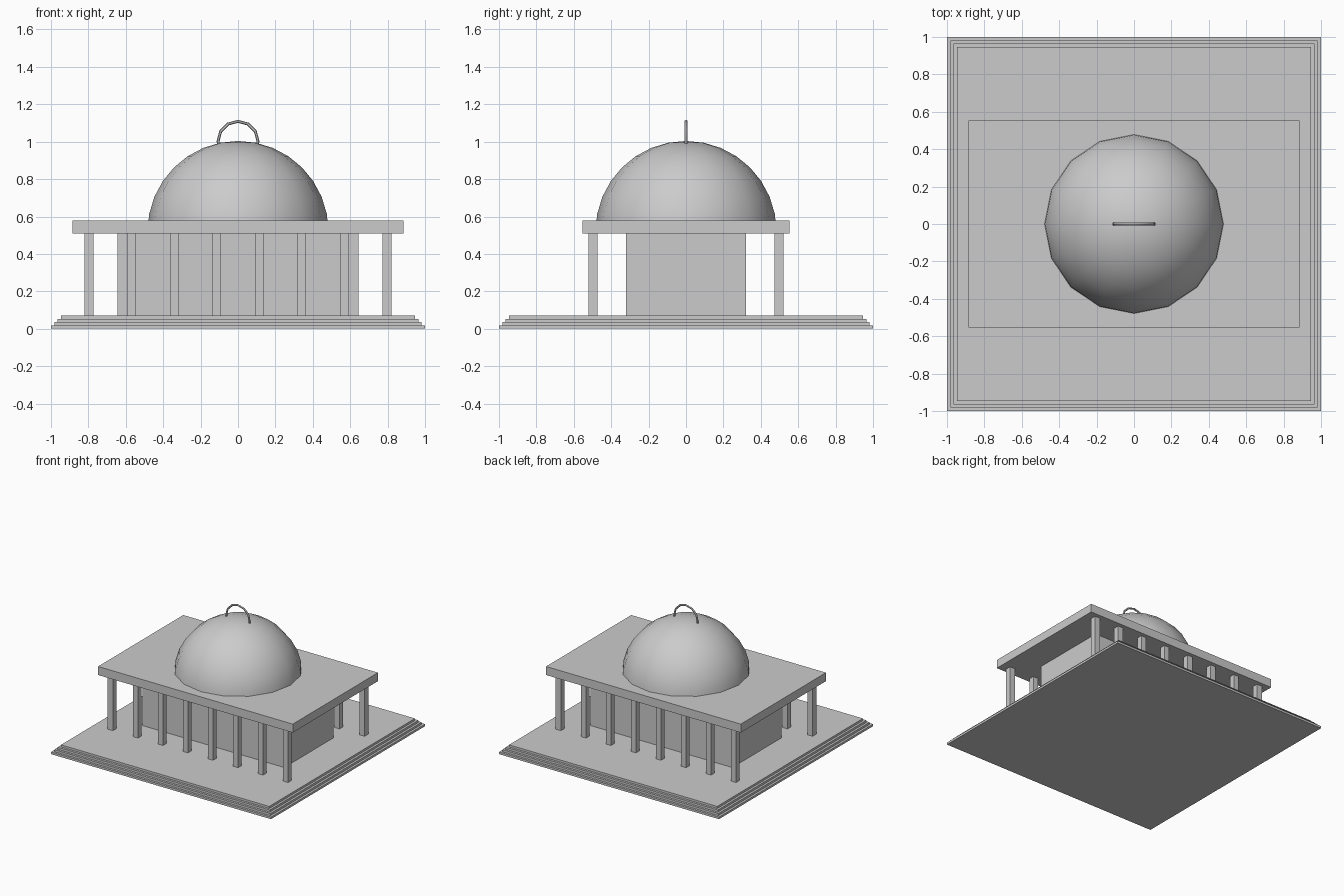
import bpy, bmesh
from math import radians
from mathutils import Matrix

cube = bpy.data.objects.get("Cube")
if cube:
    bpy.data.objects.remove(cube, do_unlink=True)

stone = bpy.data.materials.new("grey stone")
stone.use_nodes = True
grey = (0.6, 0.6, 0.6, 1)
stone.diffuse_color = grey
stone.node_tree.nodes["Principled BSDF"].inputs["Base Color"].default_value = grey


def box(name, half_x, half_y, bottom, top, x=0, y=0):
    """Upright block given by half sizes and heights."""
    bm = bmesh.new()
    bmesh.ops.create_cube(bm, size=2)
    bmesh.ops.scale(bm, vec=(half_x, half_y, (top - bottom) / 2), verts=bm.verts)
    mesh = bpy.data.meshes.new(name)
    bm.to_mesh(mesh)
    bm.free()
    mesh.materials.append(stone)
    ob = bpy.data.objects.new(name, mesh)
    ob.location = (x, y, (bottom + top) / 2)
    bpy.context.collection.objects.link(ob)
    return ob


BASE_TOP, ROOF_BOTTOM, ROOF_TOP = 0.07, 0.51, 0.58

# Stepped square platform
STEPS = 4
for i in range(STEPS):
    half = 1 - 0.018 * i
    box(f"platform_step_{i + 1}", half, half,
        BASE_TOP * i / STEPS, BASE_TOP * (i + 1) / STEPS)

# Inner hall and flat roof
box("hall_walls", 0.645, 0.32, BASE_TOP, ROOF_BOTTOM)
box("roof_slab", 0.885, 0.553, ROOF_BOTTOM, ROOF_TOP)

# Front and back rows of square columns
COLUMNS = 8
for row, y in (("front", -0.497), ("back", 0.497)):
    for i in range(COLUMNS):
        x = (i - (COLUMNS - 1) / 2) * 0.2275
        box(f"{row}_column_{i + 1}", 0.0235, 0.0235, BASE_TOP, ROOF_BOTTOM, x, y)

# Dome: upper part of a sixteen-sided sphere, cut just inside the roof
bm = bmesh.new()
bmesh.ops.create_uvsphere(bm, u_segments=16, v_segments=16, radius=0.484)
bmesh.ops.translate(bm, vec=(0, 0, 0.52), verts=bm.verts)
bmesh.ops.bisect_plane(bm, geom=bm.verts[:] + bm.edges[:] + bm.faces[:],
                       plane_co=(0, 0, 0.55), plane_no=(0, 0, 1), clear_inner=True)
for face in bm.faces:
    face.smooth = True
mesh = bpy.data.meshes.new("dome")
bm.to_mesh(mesh)
bm.free()
mesh.materials.append(stone)
bpy.context.collection.objects.link(bpy.data.objects.new("dome", mesh))

# Upright ring on the dome, its lower half sunk inside
bpy.ops.mesh.primitive_torus_add(major_segments=12, minor_segments=6,
                                 major_radius=0.107, minor_radius=0.008,
                                 location=(0, 0, 1.002), rotation=(radians(90), 0, 0))
ring = bpy.context.object
ring.name = "dome_ring"
ring.data.materials.append(stone)
bpy.ops.object.shade_smooth_by_angle(angle=radians(40))
